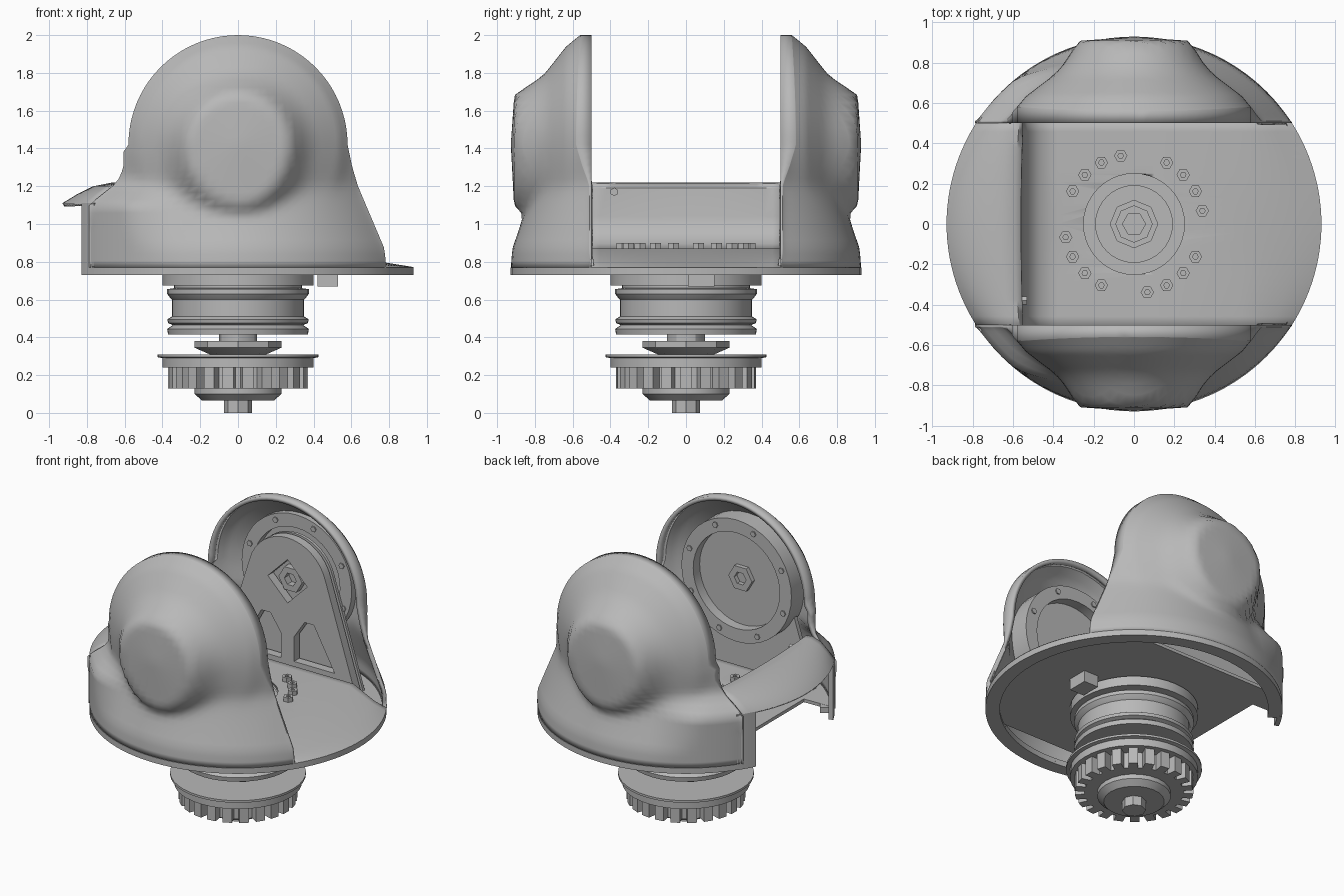
import bpy, bmesh
from math import sin, cos, pi, radians, sqrt, hypot
from mathutils import Matrix

if "Cube" in bpy.data.objects:
    bpy.data.objects.remove(bpy.data.objects["Cube"])

grey = bpy.data.materials.new("plain_grey")
grey.use_nodes = True
GREY = (0.48, 0.48, 0.48, 1)
grey.diffuse_color = GREY
grey.node_tree.nodes["Principled BSDF"].inputs["Base Color"].default_value = GREY

RAD = 0.93   # radius of the round base
CUT = 0.5    # inner face of the side housings
AXIS = 1.42  # height of the tilt axis


def finish(name, bm, angle=30):
    bmesh.ops.remove_doubles(bm, verts=bm.verts, dist=0.0005)
    bmesh.ops.recalc_face_normals(bm, faces=bm.faces)
    mesh = bpy.data.meshes.new(name)
    bm.to_mesh(mesh)
    bm.free()
    ob = bpy.data.objects.new(name, mesh)
    bpy.context.collection.objects.link(ob)
    mesh.materials.append(grey)
    for o in bpy.context.selected_objects:
        o.select_set(False)
    ob.select_set(True)
    bpy.context.view_layer.objects.active = ob
    bpy.ops.object.shade_smooth_by_angle(angle=radians(angle))
    return ob


def grid_faces(bm, rows, close=False):
    """Skin rows of points with quads."""
    vs = [[bm.verts.new(p) for p in row] for row in rows]
    for a, b in zip(vs, vs[1:]):
        n = len(a)
        for i in range(n if close else n - 1):
            j = (i + 1) % n
            bm.faces.new((a[i], a[j], b[j], b[i]))


def lathe(name, profile, n=40, matrix=None):
    """Turn (radius, height) points around z, closing the ends on the axis."""
    bm = bmesh.new()
    rows = [[(r * cos(2 * pi * i / n), r * sin(2 * pi * i / n), z) for i in range(n)]
            for r, z in profile]
    grid_faces(bm, rows, close=True)
    bmesh.ops.dissolve_degenerate(bm, dist=0.0005, edges=bm.edges)
    if matrix:
        bmesh.ops.transform(bm, matrix=matrix, verts=bm.verts)
    return finish(name, bm)


def ring(name, r0, r1, z0, z1, n=40, matrix=None):
    return lathe(name, [(r0, z0), (r1, z0), (r1, z1), (r0, z1), (r0, z0)], n, matrix)


def disc(name, r, z0, z1, n=40, matrix=None):
    return lathe(name, [(0, z0), (r, z0), (r, z1), (0, z1)], n, matrix)


def plate(name, outlines, thick, matrix):
    """Flat plate from an outline and holes, extruded both ways."""
    cu = bpy.data.curves.new(name, 'CURVE')
    cu.dimensions, cu.fill_mode, cu.extrude = '2D', 'BOTH', thick / 2
    for pts in outlines:
        sp = cu.splines.new('POLY')
        sp.points.add(len(pts) - 1)
        for p, q in zip(sp.points, pts):
            p.co = (q[0], q[1], 0, 1)
        sp.use_cyclic_u = True
    tmp = bpy.data.objects.new(name + "_outline", cu)
    bpy.context.collection.objects.link(tmp)
    dg = bpy.context.evaluated_depsgraph_get()
    mesh = bpy.data.meshes.new_from_object(tmp.evaluated_get(dg))
    bm = bmesh.new()
    bm.from_mesh(mesh)
    bmesh.ops.transform(bm, matrix=matrix, verts=bm.verts)
    bpy.data.objects.remove(tmp)
    bpy.data.meshes.remove(mesh)
    return finish(name, bm)


def arc(r, a0, a1, n, cx=0, cy=0):
    return [(cx + r * cos(radians(a0 + (a1 - a0) * i / n)),
             cy + r * sin(radians(a0 + (a1 - a0) * i / n))) for i in range(n + 1)]


def lerp(table, t):
    for (a, u), (b, v) in zip(table, table[1:]):
        if t <= b:
            return u + (v - u) * max(0, (t - a) / (b - a))
    return table[-1][1]


# Side housings: half width by height, and depth by distance from the tilt axis
WIDTH = [(0.77, 0.785), (0.87, 0.775), (1.0, 0.72), (1.2, 0.635), (1.3, 0.605), (AXIS, 0.58)]
REAR = [(0.77, 0.79), (1.1, 0.79), (1.22, 0.64), (1.3, 0.605)]
DEPTH = [(0, 0.93), (0.26, 0.912), (0.285, 0.885), (0.32, 0.82), (0.38, 0.745),
         (0.52, 0.635), (0.58, 0.56), (0.64, 0.5)]


def half_width(z, rear):
    if z >= AXIS:
        return 0.58 * sqrt(max(0, 1 - ((z - AXIS) / 0.58) ** 2))
    w = lerp(WIDTH, z)
    return max(w, lerp(REAR, z)) if rear else w


def depth(x, z):
    blend = min(1, max(0, (-x - 0.3) / 0.3))
    w = half_width(z, False) * (1 - blend) + half_width(z, True) * blend
    skirt = sqrt(max(0.25, min(RAD ** 2, w * w + 0.25) - x * x))
    drop = z - AXIS
    boss = lerp(DEPTH, hypot(x * 0.97, drop if drop > 0 else drop * 0.82))
    d = boss - skirt
    top = 0.5 * (boss + skirt + sqrt(d * d + 0.001)) - 0.004
    return min(top, 0.93) if z > 1 else min(top, sqrt(RAD ** 2 - min(x * x, 0.61)))


def housing(name, side):
    levels = [0.77 + (AXIS - 0.77) * i / 18 for i in range(18)]
    levels += [AXIS + 0.58 * sin(pi / 2 * i / 20) for i in range(21)]
    rows = []
    for z in levels:
        row = []
        for i in range(41):
            s = sin(pi / 2 * (i / 20 - 1))
            x = s * half_width(z, s < 0)
            row.append((x, side * depth(x, z), z))
        rows.append([(row[0][0], side * CUT, z)] + row + [(row[-1][0], side * CUT, z)])
    bm = bmesh.new()
    grid_faces(bm, rows)
    ob = finish(name, bm, 50)
    # the open sheet gets its wall towards the inside
    outward = sum(f.normal.y * f.area for f in ob.data.polygons) * side > 0
    wall = ob.modifiers.new("wall", 'SOLIDIFY')
    wall.thickness, wall.offset = 0.028, -1 if outward else 1


housing("front_housing", -1)
housing("back_housing", 1)

# Rear cheeks that carry the housings round towards the lip
for name, a in (("back_rear_cheek", 145), ("front_rear_cheek", 207)):
    cheek = arc(RAD, a, a + 8, 6) + arc(0.9, a + 8, a, 6)
    plate(name, [cheek], 0.38, Matrix.Translation((0, 0, 0.92)))

# Base plate, notched at the rear and open below the housings, and its rim
base = arc(RAD, -147, 147, 72) + [(-0.55, CUT), (-0.55, -CUT)]
openings = [arc(0.84, 55, 125, 24), arc(0.84, 235, 305, 24)]
plate("base_plate", [base, arc(0.25, 0, 350, 35)] + openings, 0.022,
      Matrix.Translation((0, 0, 0.759)))
rim = arc(RAD, -147, 147, 72) + arc(0.84, 147, -147, 72)
plate("base_rim", [rim], 0.038, Matrix.Translation((0, 0, 0.75)))

# Floor that sweeps up into the rear wall and folds over into a lip
FLOOR = [(0.92, 0.772), (0.78, 0.795), (0.53, 0.87), (0.1, 0.87), (-0.38, 0.87), (-0.47, 0.895),
         (-0.53, 0.96), (-0.55, 1.04), (-0.56, 1.19), (-0.59, 1.215), (-0.66, 1.22),
         (-0.76, 1.2), (-0.84, 1.16), (-0.92, 1.11)]
bm = bmesh.new()
rows = []
for i in range(25):
    y = -CUT + 2 * CUT * i / 24
    edge = sqrt(RAD ** 2 - y * y)
    row = []
    for x, z in FLOOR:
        if abs(x) > 0.53 and (x > 0 or z > 1.1):
            x = (0.53 + (abs(x) - 0.53) * (edge - 0.53) / 0.39) * (1 if x > 0 else -1)
        row.append((x, y, z))
    rows.append(row)
grid_faces(bm, rows)
floor = finish("floor_and_rear_wall", bm, 40)
up = sum(f.normal.z * f.area for f in floor.data.polygons) > 0
sheet = floor.modifiers.new("sheet", 'SOLIDIFY')
sheet.thickness, sheet.offset = 0.02, -1 if up else 1
cutter = disc("floor_hole_cutter", 0.25, 0.8, 0.95)
cutter.hide_render = True
cutter.hide_viewport = True
hole = floor.modifiers.new("hole", 'BOOLEAN')
hole.object, hole.operation = cutter, 'DIFFERENCE'
even = floor.modifiers.new("even_shading", 'WEIGHTED_NORMAL')
even.keep_sharp = True

# Floor screws in four groups, and one pin in the rear wall
for k in range(4):
    for j in range(4):
        a = radians(90 * k + 11 + 17 * j)
        ring("floor_screw", 0.014, 0.033, 0.85, 0.9, 6,
             Matrix.Translation((0.345 * cos(a), 0.345 * sin(a), 0)))
disc("wall_pin", 0.022, -0.02, 0.02, 6,
     Matrix.Translation((-0.55, -0.38, 1.17)) @ Matrix.Rotation(pi / 2, 4, 'Y'))

# Rotary joint seen through the floor
ring("joint_collar", 0.19, 0.25, 0.7, 0.84)
ring("joint_sleeve", 0.09, 0.12, 0.7, 0.82, 8)
disc("joint_core", 0.06, 0.7, 0.84, 6)

# Grooved column and drive parts below the base
lathe("column", [(0, 0.74), (0.4, 0.74), (0.4, 0.675), (0.34, 0.675), (0.34, 0.66),
                 (0.375, 0.655), (0.375, 0.63), (0.36, 0.61), (0.35, 0.6), (0.35, 0.51),
                 (0.375, 0.495), (0.37, 0.475), (0.345, 0.465), (0.375, 0.445),
                 (0.37, 0.415), (0, 0.415)])
disc("column_shaft", 0.1, 0.3, 0.42, 12)
lathe("lock_nut", [(0, 0.38), (0.23, 0.38), (0.23, 0.345), (0.15, 0.31), (0, 0.31)], 8)
lathe("gear_flange", [(0, 0.31), (0.425, 0.31), (0.425, 0.295), (0.4, 0.29), (0.4, 0.24),
                      (0, 0.24)])
disc("gear_core", 0.31, 0.13, 0.245)
for k in range(22):
    bm = bmesh.new()
    place = (Matrix.Rotation(2 * pi * k / 22, 4, 'Z') @ Matrix.Translation((0.335, 0, 0.185))
             @ Matrix.Diagonal((0.07, 0.06, 0.11, 1)))
    bmesh.ops.create_cube(bm, size=1, matrix=place)
    finish("gear_tooth", bm)
lathe("end_cap", [(0, 0.14), (0.23, 0.14), (0.23, 0.1), (0.19, 0.065), (0, 0.065)], 24)
disc("end_bolt", 0.075, 0, 0.08, 8)
bm = bmesh.new()
bmesh.ops.create_cube(bm, size=1, matrix=Matrix.Translation((0.475, 0.08, 0.715))
                      @ Matrix.Diagonal((0.11, 0.14, 0.09, 1)))
finish("stop_block", bm)

# Upright arms inside the housings, turned from flat outlines
def upright(y):
    return Matrix.Translation((0, y, 0)) @ Matrix.Rotation(pi / 2, 4, 'X')


arm = [(-0.52, 0.77), (0.52, 0.77)] + arc(0.3, 15, 165, 16, 0, AXIS)
right_gap = [(0.05, 0.88), (0.36, 0.88), (0.2, 1.17), (0.13, 1.17), (0.05, 1.05)]
left_gap = [(-x, z) for x, z in right_gap]
diamond = arc(0.15, 0, 270, 3, 0, AXIS)
plate("back_arm", [arm, right_gap, left_gap, diamond], 0.06, upright(0.57))
plate("back_arm_backing", [arm], 0.02, upright(0.63))
plate("front_arm", [arm], 0.03, upright(-0.66))

# Bearings on the tilt axis, with hex nuts
for side, label in ((-1, "front"), (1, "back")):
    turn = Matrix.Translation((0, 0, AXIS)) @ Matrix.Rotation(-side * pi / 2, 4, 'X')
    near = 0.55 if side < 0 else 0.64
    ring(label + "_bearing_ring", 0.33, 0.42, near, 0.7, 40, turn)
    disc(label + "_bearing_disc", 0.34, near + 0.07, 0.7, 40, turn)
    ring(label + "_axle_nut", 0.045, 0.09, near - 0.07 if side > 0 else 0.59, 0.66, 6, turn)
    for k in range(8):
        a = radians(45 * k + 20)
        disc(label + "_bearing_screw", 0.02, near - 0.008, near + 0.02, 6,
             turn @ Matrix.Translation((0.38 * cos(a), 0.38 * sin(a), 0)))
